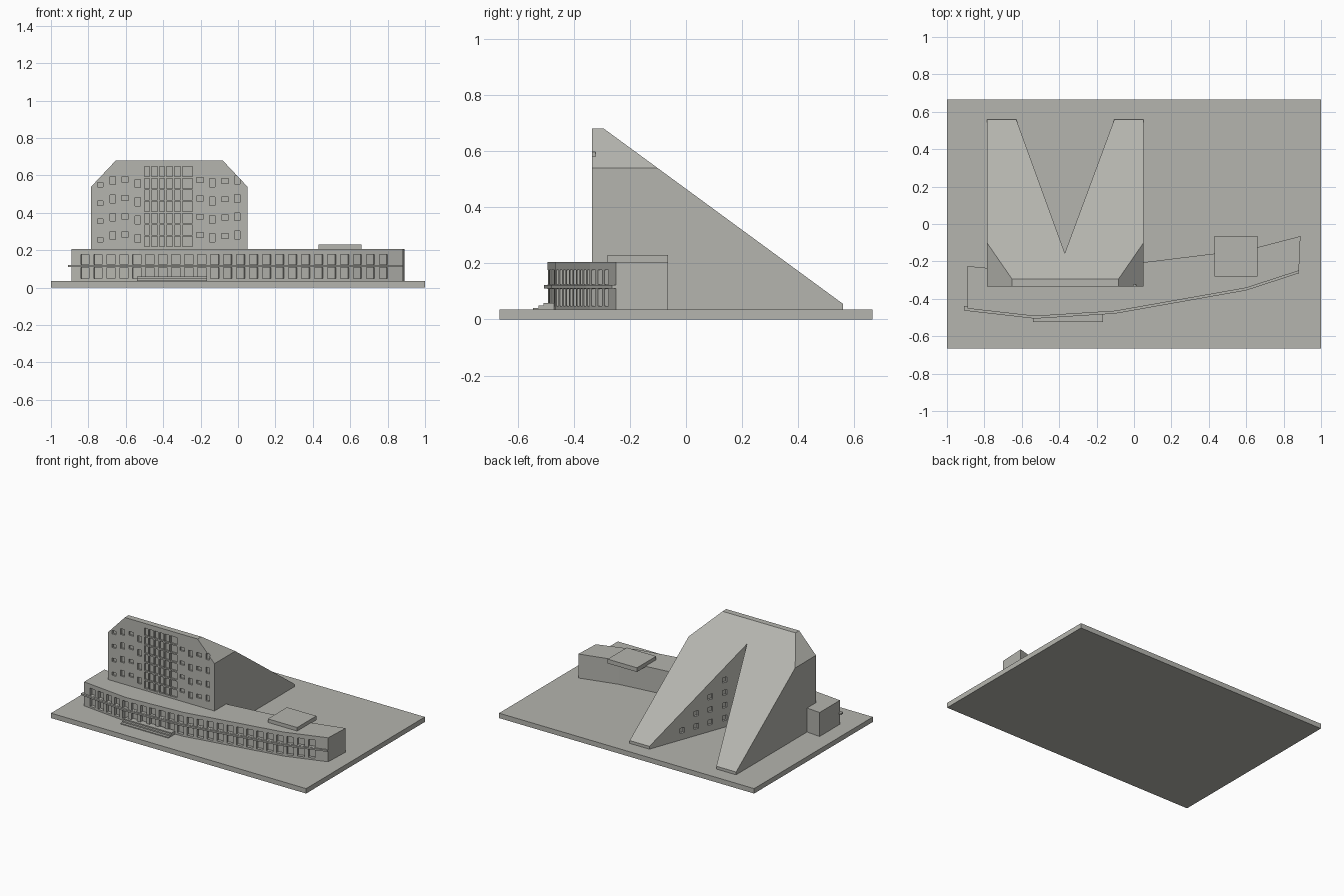
import bpy, bmesh
from math import atan2
from mathutils import Matrix, Vector

if "Cube" in bpy.data.objects:
    bpy.data.objects.remove(bpy.data.objects["Cube"])

STONE = bpy.data.materials.new("warm_grey_stone")
STONE.diffuse_color = (0.46, 0.46, 0.425, 1)
STONE.use_nodes = True
STONE.node_tree.nodes["Principled BSDF"].inputs["Base Color"].default_value = STONE.diffuse_color


def finish(bm, name):
    bmesh.ops.recalc_face_normals(bm, faces=bm.faces)
    mesh = bpy.data.meshes.new(name)
    bm.to_mesh(mesh)
    bm.free()
    mesh.materials.append(STONE)
    ob = bpy.data.objects.new(name, mesh)
    bpy.context.collection.objects.link(ob)
    return ob


def prism(points, z0, z1):
    """Footprint polygon extruded upward."""
    bm = bmesh.new()
    face = bm.faces.new([bm.verts.new((x, y, z0)) for x, y in points])
    ext = bmesh.ops.extrude_face_region(bm, geom=[face])
    up = [v for v in ext["geom"] if isinstance(v, bmesh.types.BMVert)]
    bmesh.ops.translate(bm, verts=up, vec=(0, 0, z1 - z0))
    return bm


def rect(x0, x1, y0, y1):
    return [(x0, y0), (x1, y0), (x1, y1), (x0, y1)]


def slice_off(bm, co, normal):
    """Remove everything beyond a plane and cap the cut."""
    cut = bmesh.ops.bisect_plane(bm, geom=bm.verts[:] + bm.edges[:] + bm.faces[:],
                                 plane_co=co, plane_no=normal, clear_outer=True)
    edges = [e for e in cut["geom_cut"] if isinstance(e, bmesh.types.BMEdge)]
    bmesh.ops.contextual_create(bm, geom=edges)


def add_box(bm, centre, size, angle=0.0):
    mat = (Matrix.Translation(centre) @ Matrix.Rotation(angle, 4, "Z")
           @ Matrix.Diagonal((*size, 1)))
    bmesh.ops.create_cube(bm, size=1, matrix=mat)


def carve(ob, cutter_bm):
    """Subtract all window boxes from a block."""
    cutter = finish(cutter_bm, "window_cutter")
    cutter.hide_render = True
    mod = ob.modifiers.new("windows", "BOOLEAN")
    mod.operation, mod.solver, mod.object = "DIFFERENCE", "EXACT", cutter
    bpy.context.view_layer.objects.active = ob
    bpy.ops.object.modifier_apply(modifier=mod.name)
    bpy.data.objects.remove(cutter)


# Ground slab
finish(prism(rect(-1, 1, -0.665, 0.665), 0, 0.035), "ground_slab")

# Tower: notched footprint, sloping back, clipped upper corners
L, R, F, B = -0.785, 0.05, -0.335, 0.56
apex, leg_l, leg_r = (-0.37, -0.155), (-0.63, B), (-0.105, B)
bm = prism([(L, F), (R, F), (R, B), leg_r, apex, leg_l, (L, B)], 0.03, 0.68)
slice_off(bm, (0, -0.293, 0.68), (0, 0.625, 0.853))
slice_off(bm, (L, 0, 0.54), (-0.14, 0, 0.132))
slice_off(bm, (R, 0, 0.54), (0.14, 0, 0.132))
tower = finish(bm, "tower")

# Tower front windows: central grid
cut = bmesh.new()
columns = [(-0.5, -0.473), (-0.463, -0.43), (-0.42, -0.393),
           (-0.382, -0.35), (-0.34, -0.307), (-0.297, -0.243)]
for x0, x1 in columns:
    for row in range(7):
        add_box(cut, ((x0 + x1) / 2, F, 0.246 + row * 0.0623), (x1 - x0, 0.024, 0.053))
# Scattered small windows either side: x, top row height, width, height
small = [(-0.737, 0.55, 0.03, 0.024), (-0.67, 0.572, 0.03, 0.042),
         (-0.604, 0.577, 0.036, 0.026), (-0.537, 0.557, 0.03, 0.044),
         (-0.203, 0.575, 0.038, 0.026), (-0.138, 0.56, 0.028, 0.044),
         (-0.07, 0.57, 0.038, 0.026), (-0.003, 0.575, 0.03, 0.042)]
for x, z, w, h in small:
    for row in range(4):
        add_box(cut, (x, F, z - row * 0.098), (w, 0.024, h))
# Windows on both notch walls, kept below the sloping roof
for leg in (leg_l, leg_r):
    d = Vector(leg) - Vector(apex)
    for t in (0.23, 0.375, 0.52, 0.665):
        p = Vector(apex) + d * t
        for row in range(4):
            z = 0.1 + row * 0.09
            if z < 0.578 - 0.523 * t - 0.06:
                add_box(cut, (p.x, p.y, z), (0.036, 0.03, 0.036), atan2(d.y, d.x))
carve(tower, cut)

# Long bent front wing
facade = [(-0.89, -0.452), (-0.53, -0.493), (-0.1, -0.466), (0.6, -0.342), (0.882, -0.25)]
wing = finish(prism(facade + [(0.89, -0.065), (0.62, -0.135), (0.05, -0.205), (-0.785, -0.235),
                              (-0.89, -0.225)], 0.03, 0.205), "front_wing")


def on_facade(x):
    for (x0, y0), (x1, y1) in zip(facade, facade[1:]):
        if x <= x1:
            return y0 + (y1 - y0) * (x - x0) / (x1 - x0), atan2(y1 - y0, x1 - x0)


# Two rows of windows along the wing
cut = bmesh.new()
for i in range(24):
    x = -0.818 + i * 0.0694
    y, a = on_facade(x)
    for z, h in ((0.078, 0.06), (0.15, 0.052)):
        add_box(cut, (x, y, z), (0.045, 0.044, h), a)
carve(wing, cut)

# Ledge between the storeys
line = [(-0.908, -0.45)] + facade[1:]
ledge = [(x, y - 0.013) for x, y in line] + [(x, y + 0.012) for x, y in reversed(line)]
finish(prism(ledge, 0.111, 0.122), "storey_ledge")

# Raised block on the wing roof
finish(prism(rect(0.43, 0.66, -0.28, -0.065), 0.2, 0.23), "roof_block")

# Wing back part beneath the roof block
finish(prism(rect(0.45, 0.64, -0.27, -0.17), 0.03, 0.204), "roof_block_support")

# Entrance steps
for i, (y, z) in enumerate([(-0.545, 0.041), (-0.525, 0.05), (-0.508, 0.058)]):
    finish(prism(rect(-0.54, -0.165, y, -0.465), 0.03, z), f"entrance_step_{i + 1}")
